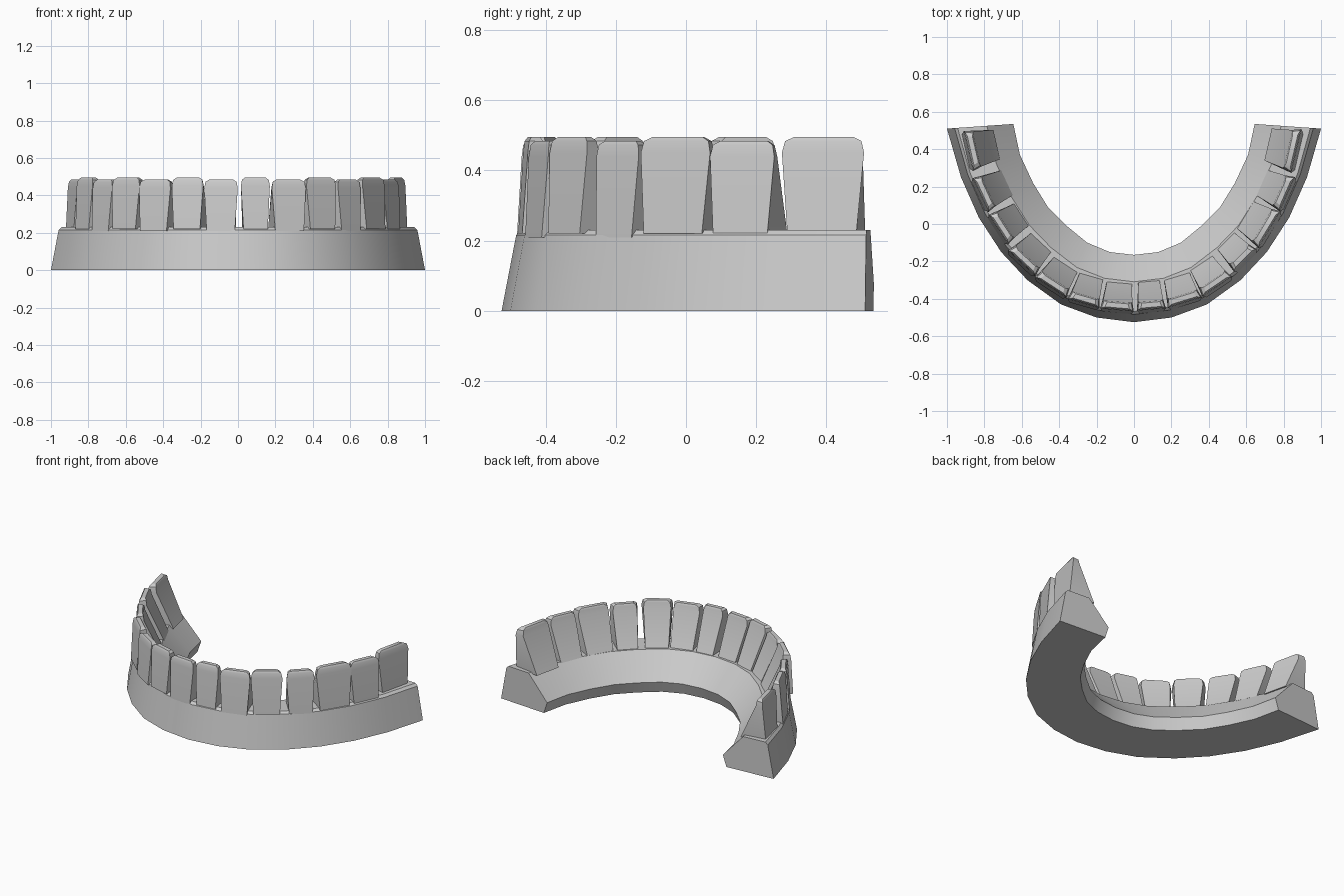
import bpy, bmesh, math
from mathutils import Vector

if "Cube" in bpy.data.objects:
    bpy.data.objects.remove(bpy.data.objects["Cube"])

def loft(name, rings, angle):
    """Skin a list of closed rings and cap both ends."""
    bm = bmesh.new()
    rows = [[bm.verts.new(p) for p in r] for r in rings]
    n = len(rows[0])
    for a, b in zip(rows, rows[1:]):
        for i in range(n):
            j = (i + 1) % n
            bm.faces.new((a[i], a[j], b[j], b[i]))
    bm.faces.new(rows[0])
    bm.faces.new(rows[-1])
    bmesh.ops.recalc_face_normals(bm, faces=bm.faces)
    me = bpy.data.meshes.new(name)
    bm.to_mesh(me)
    bm.free()
    ob = bpy.data.objects.new(name, me)
    bpy.context.collection.objects.link(ob)
    bpy.ops.object.select_all(action='DESELECT')
    ob.select_set(True)
    bpy.context.view_layer.objects.active = ob
    bpy.ops.object.shade_smooth_by_angle(angle=math.radians(angle))
    return ob

# Gum arch: outer and inner half curves, mirrored to a full horseshoe
outer = [(0, -.525), (.2, -.5), (.39, -.43), (.57, -.3), (.71, -.15),
         (.83, .035), (.925, .25), (1, .51)]
inner = [(0, -.165), (.13, -.15), (.25, -.1), (.36, -.01), (.46, .09),
         (.54, .22), (.61, .37), (.645, .535)]
# Cross-section: fraction from outer to inner curve, height
section = [(0, 0), (.115, .215), (.16, .23), (.6, .23), (1, .075), (.93, 0)]

def full(half):
    return [Vector((-x, y)) for x, y in half[:0:-1]] + [Vector(p) for p in half]

rings = []
for o, i in zip(full(outer), full(inner)):
    rings.append([(*o.lerp(i, t), z) for t, z in section])
loft("gum_base", rings, 25)

# Teeth: top outer centre x, y, yaw in degrees, width
teeth = [(-.885, .39, -77, .22), (-.82, .155, -65, .20), (-.725, -.03, -57, .19),
         (-.60, -.21, -43, .20), (-.445, -.34, -33, .20), (-.27, -.425, -16, .175),
         (-.091, -.46, -5, .18), (.093, -.457, 5, .155), (.272, -.42, 17, .19),
         (.445, -.335, 34, .19), (.595, -.195, 45, .17), (.725, -.03, 59, .23),
         (.82, .16, 66, .20), (.868, .39, 77, .24)]
# Wedge profile: height below tip, half width, outer depth, inner depth
profile = [(-.275, .42, -.015, .155), (-.045, .5, 0, .05),
           (-.012, .465, .004, .045), (0, .36, .012, .038)]

for k, (x, y, yaw, w) in enumerate(teeth):
    a = math.radians(yaw)
    along = Vector((math.cos(a), math.sin(a)))
    inward = Vector((-math.sin(a), math.cos(a)))
    tip = .495 if k % 2 else .484
    rows = []
    for z, h, d0, d1 in profile:
        ring = []
        for sx, d, f in ((-1, d0, 1), (1, d0, 1), (1, d1, .87), (-1, d1, .87)):
            p = Vector((x, y)) + along * (sx * h * w * f) + inward * d
            ring.append((p.x, p.y, tip + z))
        rows.append(ring)
    loft(f"tooth_{k + 1}", rows, 30)
